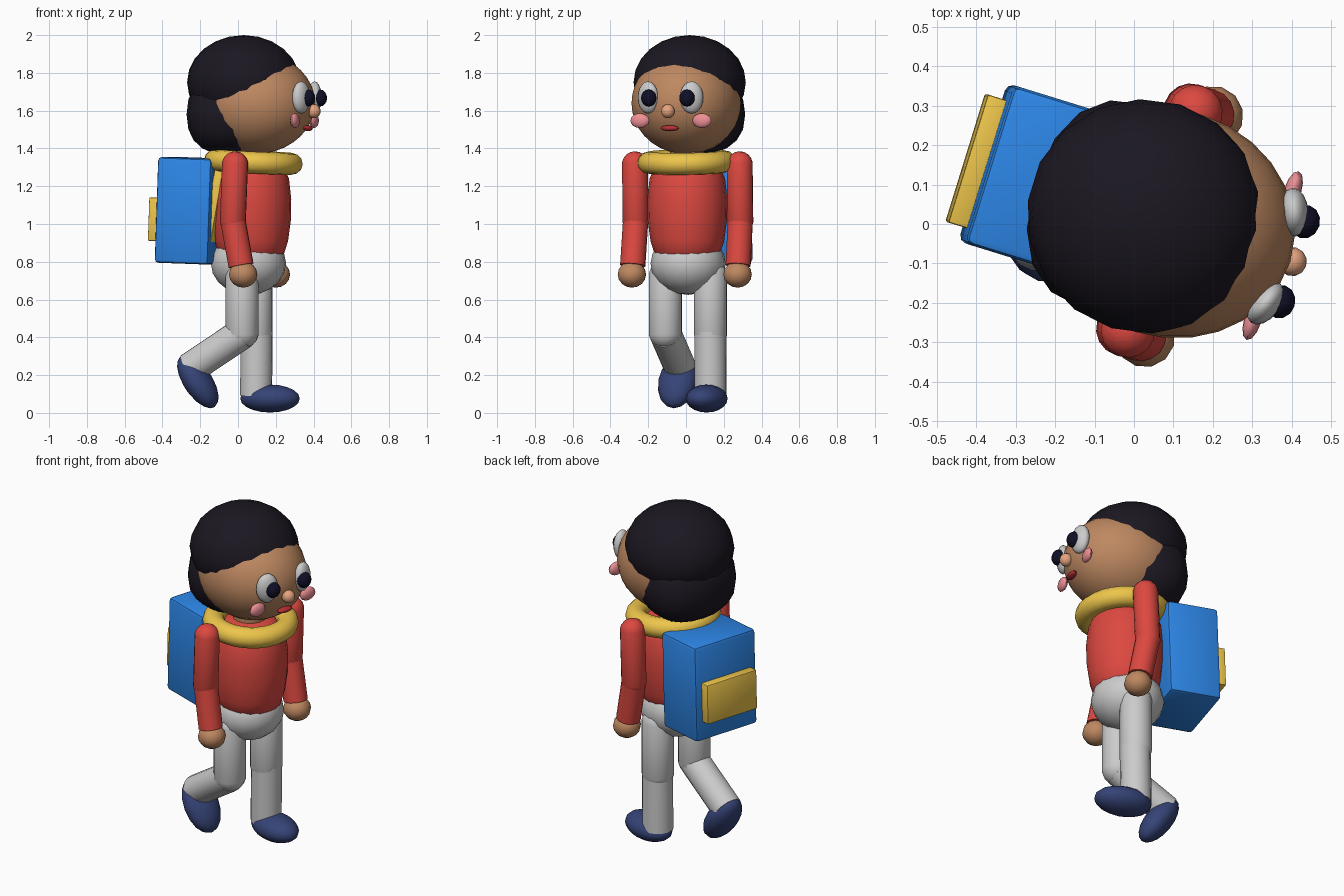
import bpy, bmesh, math
from mathutils import Matrix, Vector, Euler

if "Cube" in bpy.data.objects:
    bpy.data.objects.remove(bpy.data.objects["Cube"])

# Figure is built facing +X, then the whole body is turned and centred
BODY = Matrix.Translation((0.07, 0.007, 0)) @ Matrix.Rotation(-0.3, 4, 'Z')


def material(name, rgb):
    """Material from a display colour, converted to linear."""
    m = bpy.data.materials.new(name)
    m.diffuse_color = (*(c ** 2.2 for c in rgb), 1)
    m.use_nodes = True
    m.node_tree.nodes["Principled BSDF"].inputs["Base Color"].default_value = m.diffuse_color
    return m


SKIN = material("skin", (0.74, 0.53, 0.38))
HAIR = material("hair", (0.13, 0.115, 0.15))
RED = material("red", (0.86, 0.29, 0.26))
BLUE = material("blue", (0.19, 0.52, 0.90))
YELLOW = material("yellow", (0.93, 0.77, 0.30))
NAVY = material("navy", (0.22, 0.27, 0.46))
PUPIL = material("pupil", (0.09, 0.09, 0.17))
PINK = material("pink", (0.93, 0.56, 0.58))
NOSE = material("nose_skin", (0.90, 0.64, 0.49))
LIP = material("lip", (0.70, 0.20, 0.22))


def finish(name, bm, mat, matrix=Matrix()):
    me = bpy.data.meshes.new(name)
    bmesh.ops.recalc_face_normals(bm, faces=bm.faces[:])
    bm.to_mesh(me)
    bm.free()
    ob = bpy.data.objects.new(name, me)
    bpy.context.collection.objects.link(ob)
    ob.matrix_world = BODY @ matrix
    if mat:
        me.materials.append(mat)
    bpy.ops.object.select_all(action='DESELECT')
    ob.select_set(True)
    bpy.context.view_layer.objects.active = ob
    bpy.ops.object.shade_smooth_by_angle(angle=math.radians(40))
    return ob


def ball(name, loc, radii, mat, rot=(0, 0, 0), seg=16, rings=10, power=1.0):
    """Ellipsoid; power below 1 makes it boxier."""
    bm = bmesh.new()
    bmesh.ops.create_uvsphere(bm, u_segments=seg, v_segments=rings, radius=1)
    for v in bm.verts:
        v.co = [math.copysign(abs(c) ** power, c) * r for c, r in zip(v.co, radii)]
    return finish(name, bm, mat, Matrix.LocRotScale(Vector(loc), Euler(rot), None))


def limb(name, a, b, r, mat, rounded=True):
    """Cylinder from a to b, with rounded or flat ends."""
    a, b = Vector(a), Vector(b)
    h = (b - a).length / 2
    bm = bmesh.new()
    if rounded:
        bmesh.ops.create_uvsphere(bm, u_segments=16, v_segments=9, radius=r)
        for v in bm.verts:
            v.co.z += math.copysign(h, v.co.z)
    else:
        bmesh.ops.create_cone(bm, cap_ends=True, segments=16, radius1=r, radius2=r, depth=2 * h)
    rot = (b - a).to_track_quat('Z', 'Y')
    return finish(name, bm, mat, Matrix.LocRotScale((a + b) / 2, rot, None))


def box(name, loc, size, mat, bevel, rot=(0, 0, 0)):
    bm = bmesh.new()
    bmesh.ops.create_cube(bm, size=1)
    bmesh.ops.scale(bm, vec=size, verts=bm.verts[:])
    bmesh.ops.bevel(bm, geom=bm.edges[:], offset=bevel, segments=2, profile=0.5, affect='EDGES')
    return finish(name, bm, mat, Matrix.LocRotScale(Vector(loc), Euler(rot), None))


def lathe(name, loc, profile, mat, seg=20, rot=(0, 0, 0), closed=False):
    bm = bmesh.new()
    rings = [[bm.verts.new((r * math.cos(t), r * math.sin(t), z))
              for t in (2 * math.pi * i / seg for i in range(seg))] for r, z in profile]
    pairs = list(zip(rings, rings[1:] + rings[:1])) if closed else list(zip(rings, rings[1:]))
    for lo, hi in pairs:
        for i in range(seg):
            j = (i + 1) % seg
            bm.faces.new((lo[i], lo[j], hi[j], hi[i]))
    if not closed:
        bm.faces.new(rings[0])
        bm.faces.new(rings[-1])
    return finish(name, bm, mat, Matrix.LocRotScale(Vector(loc), Euler(rot), None))


# Torso, hips, neck and scarf ring
lathe("torso", (0, 0, 0), [(0.12, 0.79), (0.17, 0.83), (0.195, 0.91), (0.21, 1.02),
      (0.212, 1.13), (0.20, 1.24), (0.17, 1.31), (0.11, 1.35)], RED)
ball("hips", (-0.015, 0, 0.79), (0.20, 0.20, 0.165), None)
limb("neck", (0, 0, 1.28), (0.01, 0, 1.45), 0.09, SKIN, False)
ring = [(0.202 + 0.06 * math.cos(t), 0.058 * math.sin(t))
        for t in (2 * math.pi * i / 12 for i in range(12))]
lathe("scarf", (0.012, 0, 1.328), ring, YELLOW, 28, (0, 0.05, 0), True)
box("scarf_tail", (-0.163, -0.12, 1.10), (0.05, 0.09, 0.40), YELLOW, 0.01, (0, 0.18, 0))

# Head and hair
ball("head", (0.02, 0, 1.64), (0.322, 0.288, 0.27), SKIN, seg=28, rings=18)
ball("hair_cap", (-0.042, 0, 1.75), (0.302, 0.297, 0.25), HAIR, seg=18, rings=12)
ball("back_hair", (-0.12, 0, 1.58), (0.215, 0.272, 0.215), HAIR, seg=16, rings=10, power=0.85)

# Face
ball("nose", (0.347, 0, 1.597), (0.037, 0.037, 0.037), NOSE, seg=12, rings=8)
ball("mouth", (0.315, 0, 1.507), (0.022, 0.05, 0.016), LIP, seg=12, rings=8)
for side, s in (("left", 1), ("right", -1)):
    ball(side + "_eye", (0.314, s * 0.121, 1.67), (0.037, 0.062, 0.085), None, (0, 0, s * 0.36))
    ball(side + "_pupil", (0.348, s * 0.106, 1.667), (0.038, 0.043, 0.045), PUPIL, seg=12, rings=8)
    ball(side + "_cheek", (0.295, s * 0.172, 1.547), (0.022, 0.052, 0.039), PINK, seg=12, rings=8)

    # Arms
    elbow = (-0.012, s * 0.29, 1.02)
    limb(side + "_upper_arm", (0.0, s * 0.29, 1.315), elbow, 0.07, RED)
    limb(side + "_forearm", elbow, (0.034, s * 0.292, 0.78), 0.067, RED, False)
    ball(side + "_hand", (0.046, s * 0.293, 0.733), (0.077, 0.077, 0.07), SKIN, seg=12, rings=8)

    # Thighs
    limb(side + "_thigh", (-0.012, s * 0.125, 0.72), (-0.012, s * 0.125, 0.43), 0.09, None)

# Standing leg and lifted leg
limb("left_calf", (-0.008, 0.125, 0.43), (-0.012, 0.125, 0.09), 0.085, None, False)
ball("left_shoe", (0.065, 0.127, 0.076), (0.165, 0.105, 0.074), NAVY)
limb("right_calf", (-0.012, -0.125, 0.42), (-0.30, -0.13, 0.235), 0.085, None, False)
ball("right_shoe", (-0.255, -0.132, 0.167), (0.165, 0.105, 0.074), NAVY, (0, math.radians(56), 0))

# Backpack with rear pocket
box("backpack", (-0.319, 0.009, 1.07), (0.30, 0.42, 0.56), BLUE, 0.02, (0, 0.035, 0))
box("backpack_pocket", (-0.49, 0.007, 1.025), (0.06, 0.34, 0.23), YELLOW, 0.006, (0, 0.035, 0))
